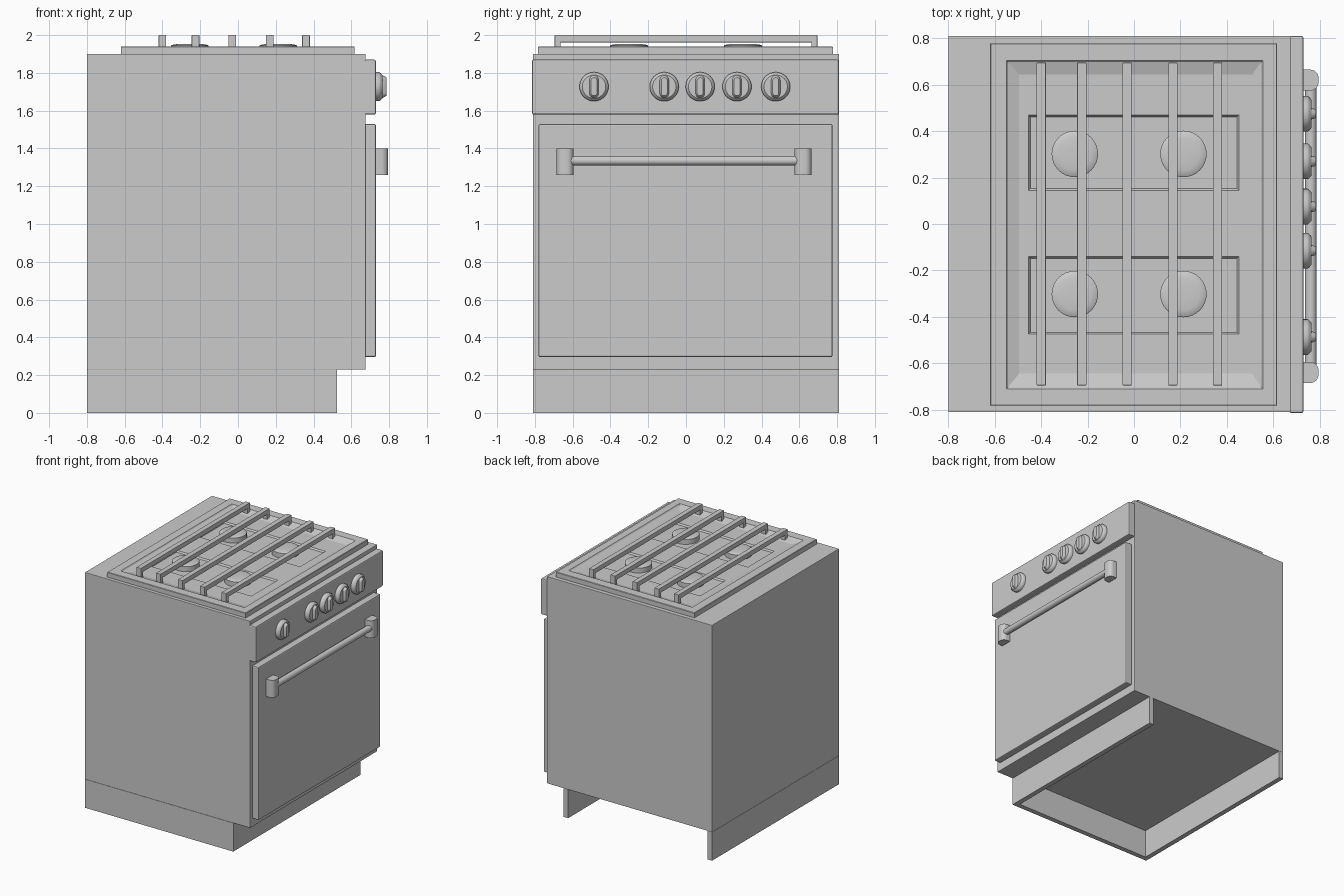
import bpy, bmesh, math
from mathutils import Matrix

if "Cube" in bpy.data.objects:
    bpy.data.objects.remove(bpy.data.objects["Cube"])


def finish(bm, name, bevel=0.0, smooth=False):
    bmesh.ops.recalc_face_normals(bm, faces=bm.faces)
    me = bpy.data.meshes.new(name)
    bm.to_mesh(me)
    bm.free()
    ob = bpy.data.objects.new(name, me)
    bpy.context.collection.objects.link(ob)
    if bevel:
        m = ob.modifiers.new("Bevel", 'BEVEL')
        m.width, m.segments = bevel, 2
    if smooth:
        bpy.ops.object.select_all(action='DESELECT')
        ob.select_set(True)
        bpy.context.view_layer.objects.active = ob
        bpy.ops.object.shade_smooth_by_angle(angle=math.radians(35))
    return ob


def box(name, x, y, z, bevel=0.0):
    bm = bmesh.new()
    bmesh.ops.create_cube(bm, size=1)
    for v in bm.verts:
        v.co = [a[0] + (c + 0.5) * (a[1] - a[0]) for a, c in zip((x, y, z), v.co)]
    return finish(bm, name, bevel)


def loft(bm, rings, cap_start=True, cap_end=True):
    loops = [[bm.verts.new(p) for p in r] for r in rings]
    for a, b in zip(loops, loops[1:]):
        for i in range(len(a)):
            j = (i + 1) % len(a)
            bm.faces.new((a[i], a[j], b[j], b[i]))
    if cap_start:
        bm.faces.new(loops[0])
    if cap_end:
        bm.faces.new(loops[-1])


def circle(r, n=32):
    return [(r * math.cos(2 * math.pi * i / n), r * math.sin(2 * math.pi * i / n)) for i in range(n)]


def stadium(half_w, half_l, n=8):
    # rounded bar outline, long axis second
    pts = []
    for s, start in ((1, 0), (-1, math.pi)):
        for i in range(n + 1):
            a = start + math.pi * i / n
            pts.append((half_w * math.cos(a), s * (half_l - half_w) + half_w * math.sin(a)))
    return pts


# Cabinet and the toe-kick skirt (open on the +y side)
box("cabinet", (-0.80, 0.675), (-0.81, 0.81), (0.23, 1.90), 0.003)
box("toe_kick_front", (0.485, 0.525), (-0.81, 0.81), (0, 0.23))
box("toe_kick_back", (-0.80, -0.76), (-0.81, 0.81), (0, 0.23))
box("toe_kick_side", (-0.76, 0.485), (-0.81, -0.77), (0, 0.23))

# Control panel and oven door
box("control_panel", (0.67, 0.73), (-0.815, 0.81), (1.58, 1.87), 0.008)
box("oven_door", (0.67, 0.73), (-0.78, 0.775), (0.295, 1.53), 0.008)

# Door handle
for side, y in (("left", -0.64), ("right", 0.62)):
    prof = [(0.725, y - 0.045)]
    for c, start in ((y - 0.01, -90), (y + 0.01, 0)):
        for i in range(7):
            a = math.radians(start + 15 * i)
            prof.append((0.76 + 0.035 * math.cos(a), c + 0.035 * math.sin(a)))
    prof.append((0.725, y + 0.045))
    bm = bmesh.new()
    loft(bm, [[(px, py, z) for px, py in prof] for z in (1.26, 1.40)])
    finish(bm, "handle_bracket_" + side, smooth=True)
bm = bmesh.new()
loft(bm, [[(0.762 + a, y, 1.335 + b) for a, b in circle(0.025, 24)] for y in (-0.62, 0.60)])
finish(bm, "handle_bar", smooth=True)

# Control knobs: round base with a raised grip
for k, y in enumerate((-0.487, -0.115, 0.075, 0.27, 0.475)):
    bm = bmesh.new()
    loft(bm, [[(x, y + a, 1.727 + b) for a, b in circle(r)]
              for x, r in ((0.725, 0.077), (0.748, 0.077), (0.754, 0.073), (0.764, 0.062))])
    loft(bm, [[(x, y + a, 1.727 + b) for a, b in stadium(w, l)]
              for x, w, l in ((0.755, 0.026, 0.064), (0.778, 0.021, 0.054), (0.785, 0.016, 0.048))])
    finish(bm, f"knob_{k + 1}", smooth=True)


# Cooktop: raised rim, sloped well, two sunken burner trays
def rect(x0, x1, y0, y1, z):
    return [(x0, y0, z), (x1, y0, z), (x1, y1, z), (x0, y1, z)]


FLOOR = 1.916
bm = bmesh.new()
loft(bm, [rect(-0.62, 0.617, -0.783, 0.778, 1.895), rect(-0.62, 0.617, -0.783, 0.778, 1.937),
          rect(-0.617, 0.614, -0.78, 0.775, 1.94), rect(-0.55, 0.555, -0.71, 0.705, 1.94),
          rect(-0.543, 0.548, -0.703, 0.698, 1.932), rect(-0.495, 0.51, -0.645, 0.645, FLOOR)],
     True, False)
xs = (-0.495, -0.455, 0.452, 0.51)
ys = (-0.645, -0.475, -0.14, 0.145, 0.47, 0.645)
grid = [[bm.verts.new((x, y, FLOOR)) for y in ys] for x in xs]
trays = []
for i in range(3):
    for j in range(5):
        f = bm.faces.new((grid[i][j], grid[i + 1][j], grid[i + 1][j + 1], grid[i][j + 1]))
        if i == 1 and j in (1, 3):
            trays.append(f)
bmesh.ops.remove_doubles(bm, verts=bm.verts, dist=1e-5)
bmesh.ops.recalc_face_normals(bm, faces=bm.faces)
bmesh.ops.inset_individual(bm, faces=trays, thickness=0.012, depth=-0.012)
finish(bm, "cooktop")

# Burners
for n, (x, y) in enumerate([(x, y) for x in (-0.255, 0.213) for y in (-0.302, 0.302)]):
    bm = bmesh.new()
    loft(bm, [[(x + a, y + b, z) for a, b in circle(r)]
              for r, z in ((0.1, 1.90), (0.1, 1.944), (0.095, 1.948), (0.07, 1.952), (0.03, 1.954))])
    finish(bm, f"burner_{n + 1}", smooth=True)

# Grate bars: long bars with a foot at each end
for n, x in enumerate((-0.40, -0.225, -0.03, 0.168, 0.36)):
    prof = [(-0.695, 1.92), (-0.665, 1.92), (-0.665, 1.962), (0.665, 1.962),
            (0.665, 1.92), (0.695, 1.92), (0.695, 2.0), (-0.695, 2.0)]
    bm = bmesh.new()
    loft(bm, [[(x + s * 0.02, y, z) for y, z in prof] for s in (-1, 1)])
    finish(bm, f"grate_bar_{n + 1}", bevel=0.002)
